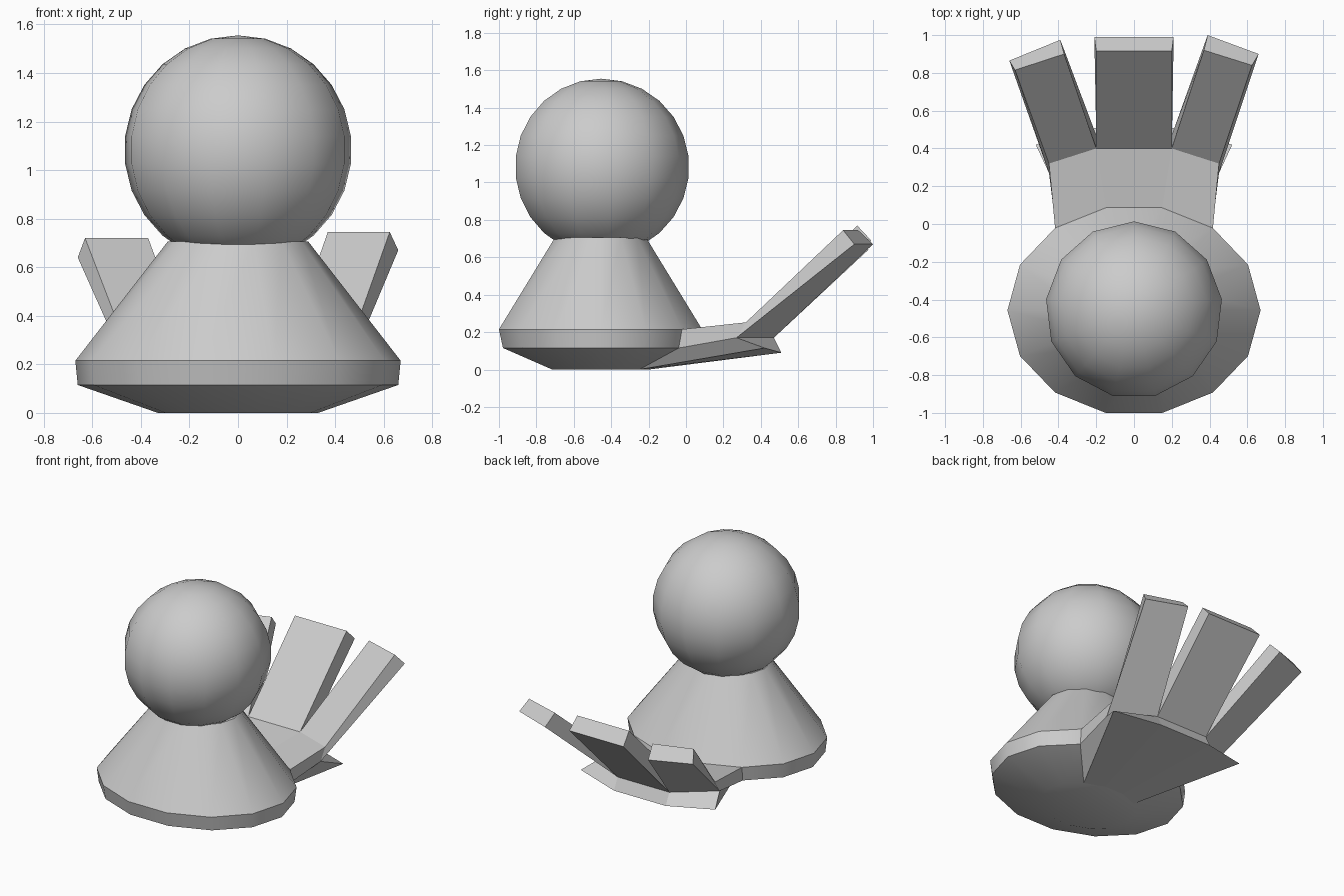
import bpy, bmesh
from math import cos, sin, pi, radians

if "Cube" in bpy.data.objects:
    bpy.data.objects.remove(bpy.data.objects["Cube"])

CY = -0.457


def make_object(name, bm, smooth):
    bmesh.ops.recalc_face_normals(bm, faces=bm.faces)
    me = bpy.data.meshes.new(name)
    bm.to_mesh(me)
    bm.free()
    ob = bpy.data.objects.new(name, me)
    bpy.context.collection.objects.link(ob)
    if smooth:
        bpy.context.view_layer.objects.active = ob
        ob.select_set(True)
        bpy.ops.object.shade_smooth_by_angle(angle=radians(35))
        ob.select_set(False)
    return ob


# Head: low-poly ball sunk into the neck
bm = bmesh.new()
bmesh.ops.create_uvsphere(bm, u_segments=13, v_segments=13, radius=0.472)
bmesh.ops.translate(bm, verts=bm.verts, vec=(0, -0.455, 1.083))
make_object("head", bm, True)

# Body: 14-sided oval rings (x radius, y radius, z)
N = 14
RINGS = [(0.33, 0.265, 0), (0.66, 0.535, 0.115), (0.67, 0.557, 0.215), (0.29, 0.25, 0.705)]


def ring_point(ring, k):
    rx, ry, z = ring
    a = 2 * pi * k / N
    return (rx * cos(a), CY + ry * sin(a), z)


bm = bmesh.new()
loops = [[bm.verts.new(ring_point(r, k)) for k in range(N)] for r in RINGS]
for lo, hi in zip(loops, loops[1:]):
    for k in range(N):
        j = (k + 1) % N
        bm.faces.new((lo[k], lo[j], hi[j], hi[k]))
bm.faces.new(loops[0])
bm.faces.new(loops[-1])
make_object("body", bm, True)

# Tail base: three columns drawn out from the back of the body
# each row, bottom to top: outer end point, inner end point
ENDS = [((0.52, 0.42, 0.115), (0.20, 0.51, 0.09)),
        ((0.45, 0.27, 0.17), (0.20, 0.47, 0.17)),
        ((0.45, 0.32, 0.252), (0.20, 0.40, 0.26))]
bm = bmesh.new()
start, end = [], []
for ring, (outer, inner) in zip(RINGS, ENDS):
    start.append([bm.verts.new(ring_point(ring, k)) for k in (2, 3, 4, 5)])
    mirror = [(-x, y, z) for x, y, z in (inner, outer)]
    end.append([bm.verts.new(p) for p in [outer, inner] + mirror])
for i in range(3):
    for row in (0, 2):
        bm.faces.new((start[row][i], start[row][i + 1], end[row][i + 1], end[row][i]))
    bm.faces.new((end[0][i], end[0][i + 1], end[1][i + 1], end[1][i]))
for i in (0, 3):
    for row in (0, 1):
        bm.faces.new((start[row][i], start[row + 1][i], end[row + 1][i], end[row][i]))

# Feathers: one prism from each upper end panel of the tail
# tips: lower right, lower left, upper left, upper right
TIPS = [[(0.66, 0.90, 0.67), (0.39, 1.00, 0.67), (0.37, 0.92, 0.745), (0.625, 0.84, 0.745)],
        [(0.21, 0.99, 0.69), (-0.21, 0.99, 0.69), (-0.20, 0.915, 0.77), (0.20, 0.915, 0.77)],
        [(-0.39, 0.975, 0.64), (-0.66, 0.865, 0.64), (-0.63, 0.815, 0.72), (-0.37, 0.90, 0.72)]]
for i, tip in enumerate(TIPS):
    root = [end[1][i], end[1][i + 1], end[2][i + 1], end[2][i]]
    tv = [bm.verts.new(p) for p in tip]
    for k in range(4):
        j = (k + 1) % 4
        bm.faces.new((root[k], root[j], tv[j], tv[k]))
    bm.faces.new(tv)
make_object("tail", bm, False)
